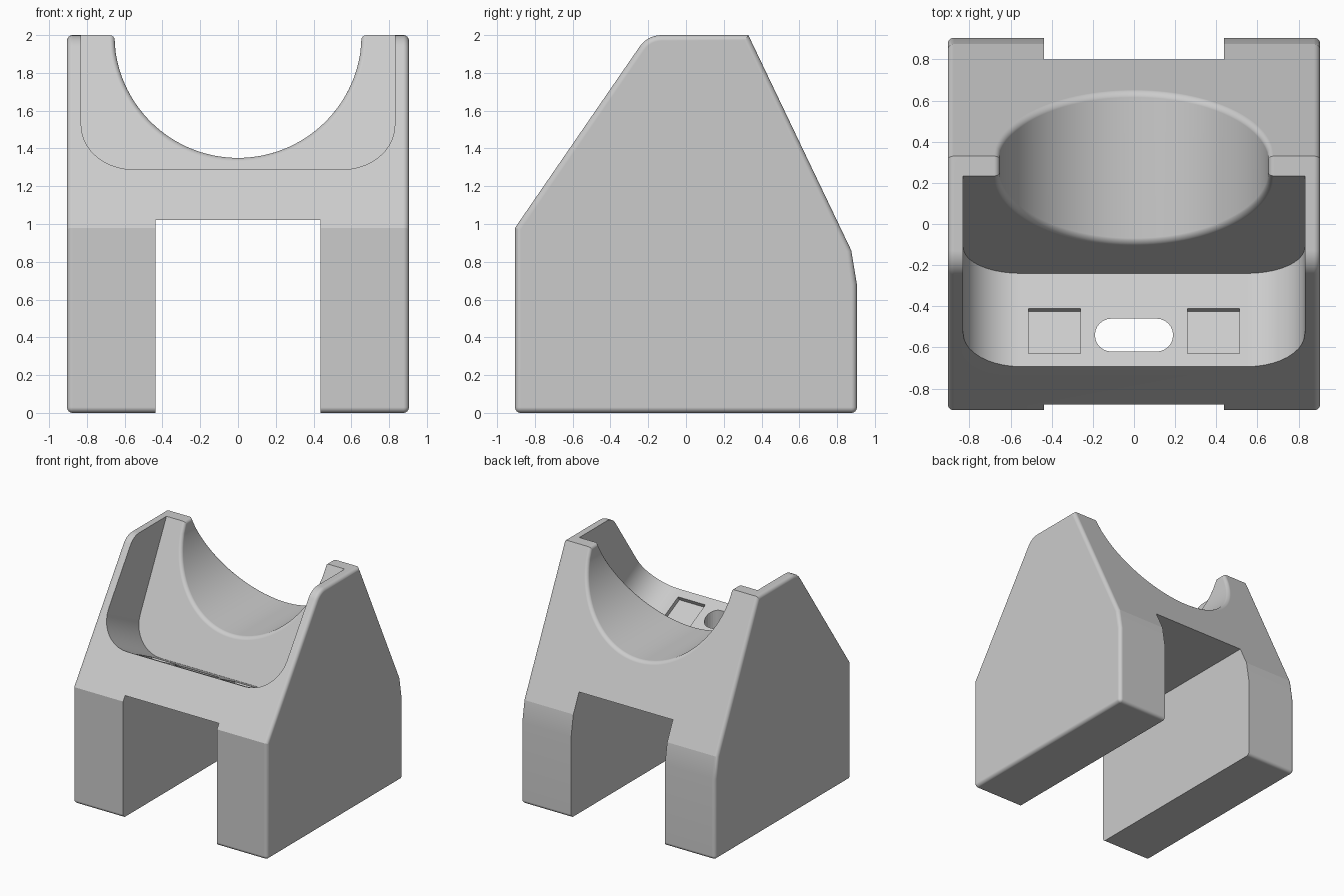
import bpy, bmesh
from math import sin, cos, pi, radians, hypot
from mathutils import Vector

cube = bpy.data.objects.get("Cube")
if cube:
    bpy.data.objects.remove(cube, do_unlink=True)

grey = bpy.data.materials.new("light grey")
grey.use_nodes = True
grey.diffuse_color = (0.6, 0.6, 0.6, 1)
grey.node_tree.nodes["Principled BSDF"].inputs["Base Color"].default_value = (0.6, 0.6, 0.6, 1)


def arc(cx, cy, r, a0, a1, n):
    """Points on an arc, angles in degrees."""
    steps = [radians(a0 + (a1 - a0) * i / n) for i in range(n + 1)]
    return [(cx + r * cos(a), cy + r * sin(a)) for a in steps]


def prism(name, points, vector):
    """Extrude a closed outline along a vector."""
    bm = bmesh.new()
    face = bm.faces.new([bm.verts.new(p) for p in points])
    out = bmesh.ops.extrude_face_region(bm, geom=[face], use_keep_orig=True)
    moved = [v for v in out["geom"] if isinstance(v, bmesh.types.BMVert)]
    bmesh.ops.translate(bm, verts=moved, vec=vector)
    bmesh.ops.recalc_face_normals(bm, faces=bm.faces)
    mesh = bpy.data.meshes.new(name)
    bm.to_mesh(mesh)
    bm.free()
    mesh.materials.append(grey)
    ob = bpy.data.objects.new(name, mesh)
    bpy.context.collection.objects.link(ob)
    return ob


def activate(ob):
    bpy.ops.object.select_all(action='DESELECT')
    ob.select_set(True)
    bpy.context.view_layer.objects.active = ob


def cut(target, cutter):
    cutter.hide_render = True
    mod = target.modifiers.new("cut", 'BOOLEAN')
    mod.operation, mod.solver, mod.object = 'DIFFERENCE', 'EXACT', cutter
    activate(target)
    bpy.ops.object.modifier_apply(modifier=mod.name)
    bpy.data.objects.remove(cutter, do_unlink=True)


def bevel_edges(ob, rule, width):
    bm = bmesh.new()
    bm.from_mesh(ob.data)
    bmesh.ops.remove_doubles(bm, verts=bm.verts, dist=0.0001)
    bmesh.ops.bevel(bm, geom=[e for e in bm.edges if rule(e)], offset=width,
                    segments=8, profile=0.5, affect='EDGES', clamp_overlap=False)
    bm.to_mesh(ob.data)
    bm.free()


# Body: side profile extruded across the width, rounded at the sides and foot
W = 0.905
profile = [(-W, 0), (-W, 0.98)]
profile += arc(-0.13, 1.86, 0.14, 145, 90, 6)
profile += [(0.33, 2), (0.875, 0.86), (W, 0.68), (W, 0)]
body = prism("cradle_body", [(-W, y, z) for y, z in profile], (2 * W, 0, 0))


def outer_edge(e):
    a, b = (v.co for v in e.verts)
    same_side = abs(a.x - b.x) < 0.001
    return same_side or max(a.z, b.z) < 0.001


bevel_edges(body, outer_edge, 0.03)

# Gap between the two legs
G = 0.437
cut(body, prism("leg_gap", [(-G, -2, -1), (G, -2, -1), (G, -2, 1.02), (-G, -2, 1.02)], (0, 4, 0)))

# Tilted front pocket with rounded lower corners
corner = Vector((0, -0.24, 1.06))
up = Vector((0, 0.45, 0.893)).normalized()
out = Vector((0, -up.z, up.y))
side = Vector((1, 0, 0))
P, R = 0.83, 0.28
outline = [(-P, 2)] + arc(R - P, R, R, 180, 270, 10) + arc(P - R, R, R, 270, 360, 10) + [(P, 2)]
cut(body, prism("front_pocket", [corner + side * u + up * v for u, v in outline], out * 2))

# Two shallow square recesses in the pocket floor
for s in (-1, 1):
    square = [(s * 0.26, 0.19), (s * 0.513, 0.19), (s * 0.513, 0.435), (s * 0.26, 0.435)]
    cut(body, prism("floor_recess", [corner + side * u + out * w - up * 0.035 for u, w in square], up * 0.1))

# Oval slot through the pocket floor
slot = arc(0.11, -0.54, 0.08, -90, 90, 12) + arc(-0.11, -0.54, 0.08, 90, 270, 12)
cut(body, prism("floor_slot", [(x, y, 0.9) for x, y in slot], (0, 0, 0.5)))

# Round saddle through the rear wall
SZ, SR = 2.005, 0.655
saddle = [(-SR, 2.4), (-SR, SZ)] + arc(0, SZ, SR, 188, 352, 60) + [(SR, SZ), (SR, 2.4)]
cut(body, prism("saddle", [(x, -1.5, z) for x, z in saddle], (0, 3, 0)))


def saddle_rim(e):
    a, b = (v.co for v in e.verts)
    if any(abs(hypot(p.x, p.z - SZ) - SR) > 0.003 for p in (a, b)):
        return False
    lengthwise = abs(a.x - b.x) + abs(a.z - b.z) < 0.0005
    return not lengthwise or min(a.z, b.z) > 1.999


bevel_edges(body, saddle_rim, 0.025)

# Smooth the rounded edges while the large faces stay flat
activate(body)
bpy.ops.object.shade_smooth_by_angle(angle=radians(14))
normals = body.modifiers.new("flat_faces", 'WEIGHTED_NORMAL')
normals.keep_sharp = True
